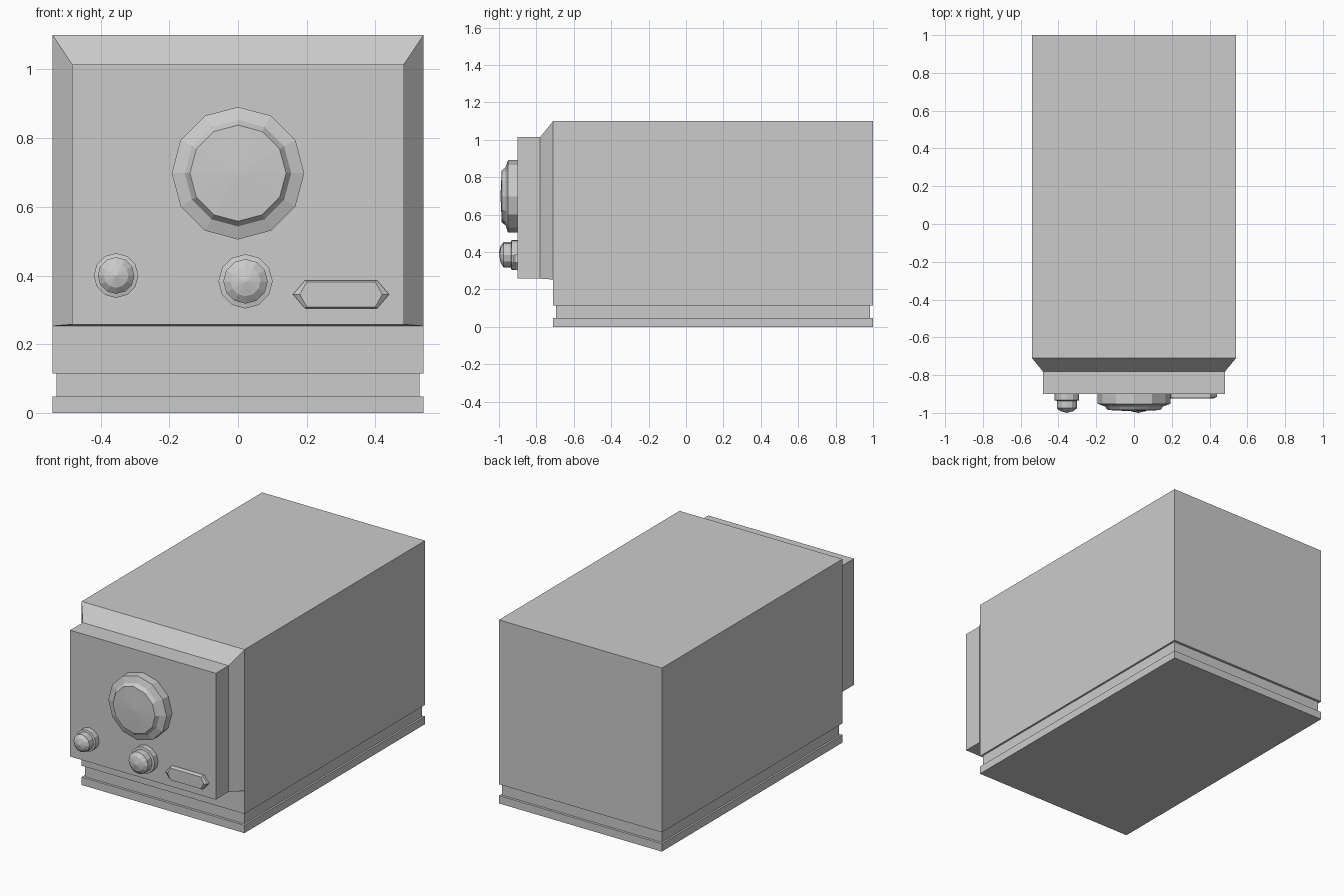
import bpy, bmesh, math

if "Cube" in bpy.data.objects:
    bpy.data.objects.remove(bpy.data.objects["Cube"])


def make_object(name, bm):
    bmesh.ops.recalc_face_normals(bm, faces=bm.faces)
    mesh = bpy.data.meshes.new(name)
    bm.to_mesh(mesh)
    bm.free()
    obj = bpy.data.objects.new(name, mesh)
    bpy.context.collection.objects.link(obj)
    return obj


def loft(name, rings, tip=None):
    """Bridge closed rings of points, cap the start, and cap or point the end."""
    bm = bmesh.new()
    loops = [[bm.verts.new(p) for p in ring] for ring in rings]
    n = len(loops[0])
    for a, b in zip(loops, loops[1:]):
        for i in range(n):
            j = (i + 1) % n
            bm.faces.new((a[i], a[j], b[j], b[i]))
    bm.faces.new(loops[0])
    if tip:
        t = bm.verts.new(tip)
        for i in range(n):
            bm.faces.new((loops[-1][i], loops[-1][(i + 1) % n], t))
    else:
        bm.faces.new(loops[-1])
    return make_object(name, bm)


def plan_rect(hx, y0, y1, z):
    return [(-hx, y0, z), (hx, y0, z), (hx, y1, z), (-hx, y1, z)]


def front_rect(hx, z0, z1, y):
    return [(-hx, y, z0), (hx, y, z0), (hx, y, z1), (-hx, y, z1)]


def knob(name, x, z, profile, tip_y, sides=12):
    """Turned part facing -y; profile is a list of (radius, y)."""
    rings = [[(x + r * math.cos(2 * math.pi * i / sides), y,
               z + r * math.sin(2 * math.pi * i / sides)) for i in range(sides)]
             for r, y in profile]
    return loft(name, rings, (x, tip_y, z))


# Casing with a groove above the base plate
loft("casing", [plan_rect(0.54, -0.71, 1.0, 0), plan_rect(0.54, -0.71, 1.0, 0.047),
                plan_rect(0.529, -0.695, 0.985, 0.047), plan_rect(0.529, -0.695, 0.985, 0.115),
                plan_rect(0.54, -0.71, 1.0, 0.115), plan_rect(0.54, -0.71, 1.0, 1.1)])

# Front panel with sloped shoulders
loft("front_panel", [front_rect(0.54, 0.253, 1.1, -0.71), front_rect(0.483, 0.258, 1.015, -0.78),
                     front_rect(0.483, 0.258, 1.015, -0.90)])

# Large dial
knob("dial", 0, 0.698, [(0.193, -0.90), (0.193, -0.952), (0.155, -0.965),
                        (0.14, -0.985)], -0.992)

# Small knobs
for name, x, z, s in (("left_knob", -0.355, 0.40, 0.065), ("middle_knob", 0.022, 0.383, 0.079)):
    knob(name, x, z, [(s, -0.90), (s, -0.933), (s * 0.82, -0.936), (s * 0.82, -0.975),
                      (s * 0.55, -0.99)], -1.0)


# Elongated hexagonal indicator plate
def hexagon(tip, shoulder, h, y, x=0.30, z=0.345):
    return [(x - tip, y, z), (x - shoulder, y, z - h), (x + shoulder, y, z - h),
            (x + tip, y, z), (x + shoulder, y, z + h), (x - shoulder, y, z + h)]


loft("indicator_plate", [hexagon(0.14, 0.105, 0.041, -0.90), hexagon(0.14, 0.105, 0.041, -0.915),
                         hexagon(0.12, 0.10, 0.036, -0.924)])
